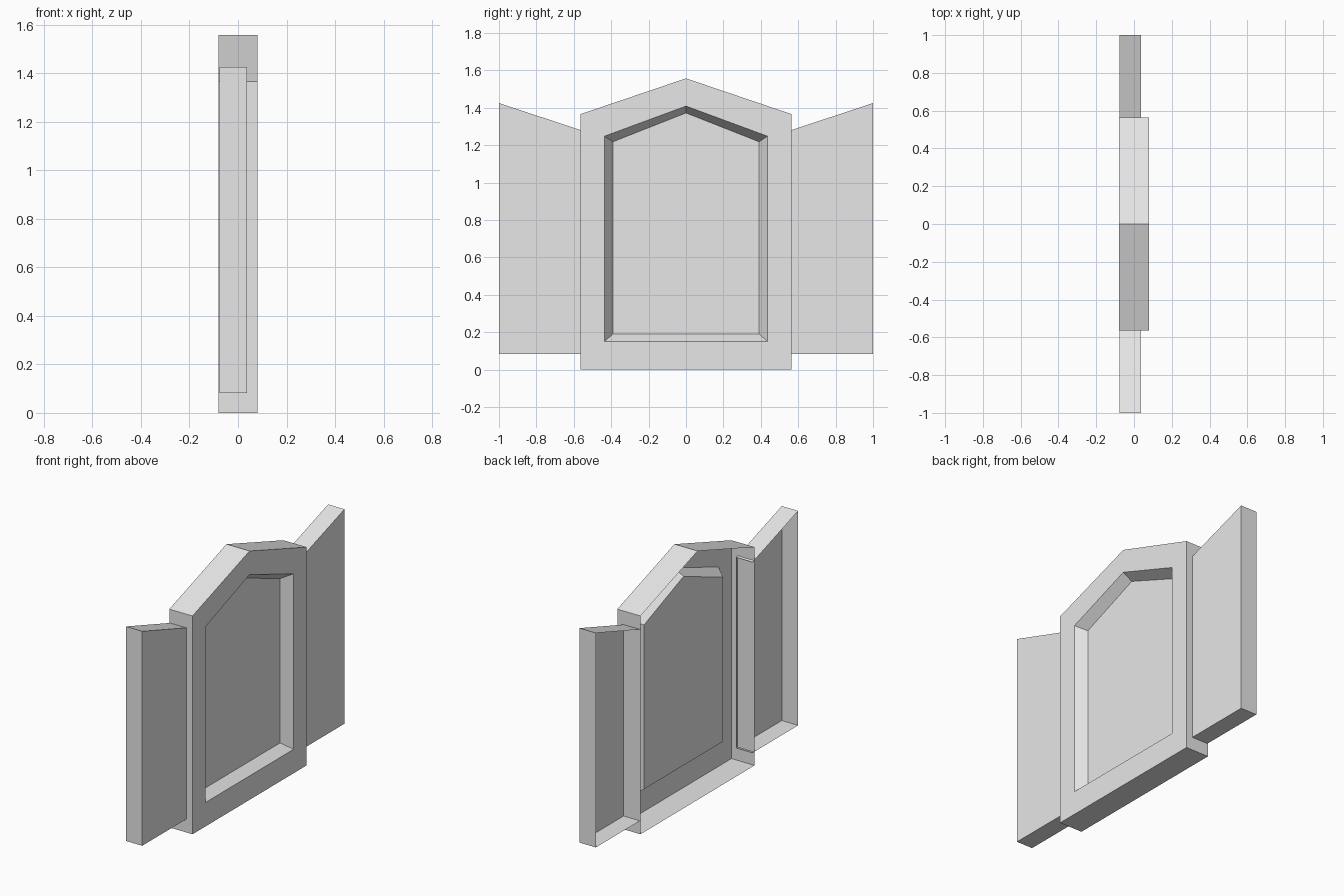
import bpy
import bmesh

default = bpy.data.objects.get("Cube")
if default:
    bpy.data.objects.remove(default, do_unlink=True)

grey = bpy.data.materials.new("plain grey")
grey.use_nodes = True
grey.diffuse_color = (0.8, 0.8, 0.8, 1)
grey.node_tree.nodes["Principled BSDF"].inputs["Base Color"].default_value = (0.8, 0.8, 0.8, 1)


def ring(bm, outline, x):
    """Closed loop of vertices in the plane at x."""
    return [bm.verts.new((x, y, z)) for y, z in outline]


def bridge(bm, a, b, skip=()):
    """Join two matching loops with a wall of quads."""
    n = len(a)
    for i in range(n):
        if i not in skip:
            j = (i + 1) % n
            bm.faces.new((a[i], b[i], b[j], a[j]))


def finish(bm, name):
    mesh = bpy.data.meshes.new(name)
    bm.to_mesh(mesh)
    bm.free()
    mesh.materials.append(grey)
    obj = bpy.data.objects.new(name, mesh)
    bpy.context.collection.objects.link(obj)
    return obj


def gable(half, bottom, shoulder, apex):
    """House-shaped outline, counter-clockwise seen from +x."""
    return [(-half, bottom), (half, bottom), (half, shoulder), (0, apex), (-half, shoulder)]


# Gabled frame with an open back and a recessed, bevelled panel
front, back, recess = 0.08, -0.08, 0.017
outer = gable(0.564, 0, 1.366, 1.557)
opening = gable(0.436, 0.15, 1.248, 1.409)
panel = gable(0.391, 0.19, 1.218, 1.372)
bm = bmesh.new()
rim_back = ring(bm, outer, back)
rim_front = ring(bm, outer, front)
edge = ring(bm, opening, front)
inset = ring(bm, panel, recess)
bridge(bm, rim_front, rim_back)
bridge(bm, edge, rim_front)
bridge(bm, inset, edge)
bm.faces.new(inset)
finish(bm, "gabled_frame")

# Side wings: hollow trays, open at the back and where they enter the frame
for side, name in ((1, "rear_wing"), (-1, "front_wing")):
    outline = [(0.55, 0.083), (1, 0.083), (1, 1.425), (0.55, 1.276)]
    bm = bmesh.new()
    face = ring(bm, [(side * y, z) for y, z in outline], 0.037)
    rim = ring(bm, [(side * y, z) for y, z in outline], -0.076)
    bm.faces.new(face)
    bridge(bm, face, rim, skip=(3,))
    if side < 0:
        bmesh.ops.reverse_faces(bm, faces=bm.faces)
    finish(bm, name)
